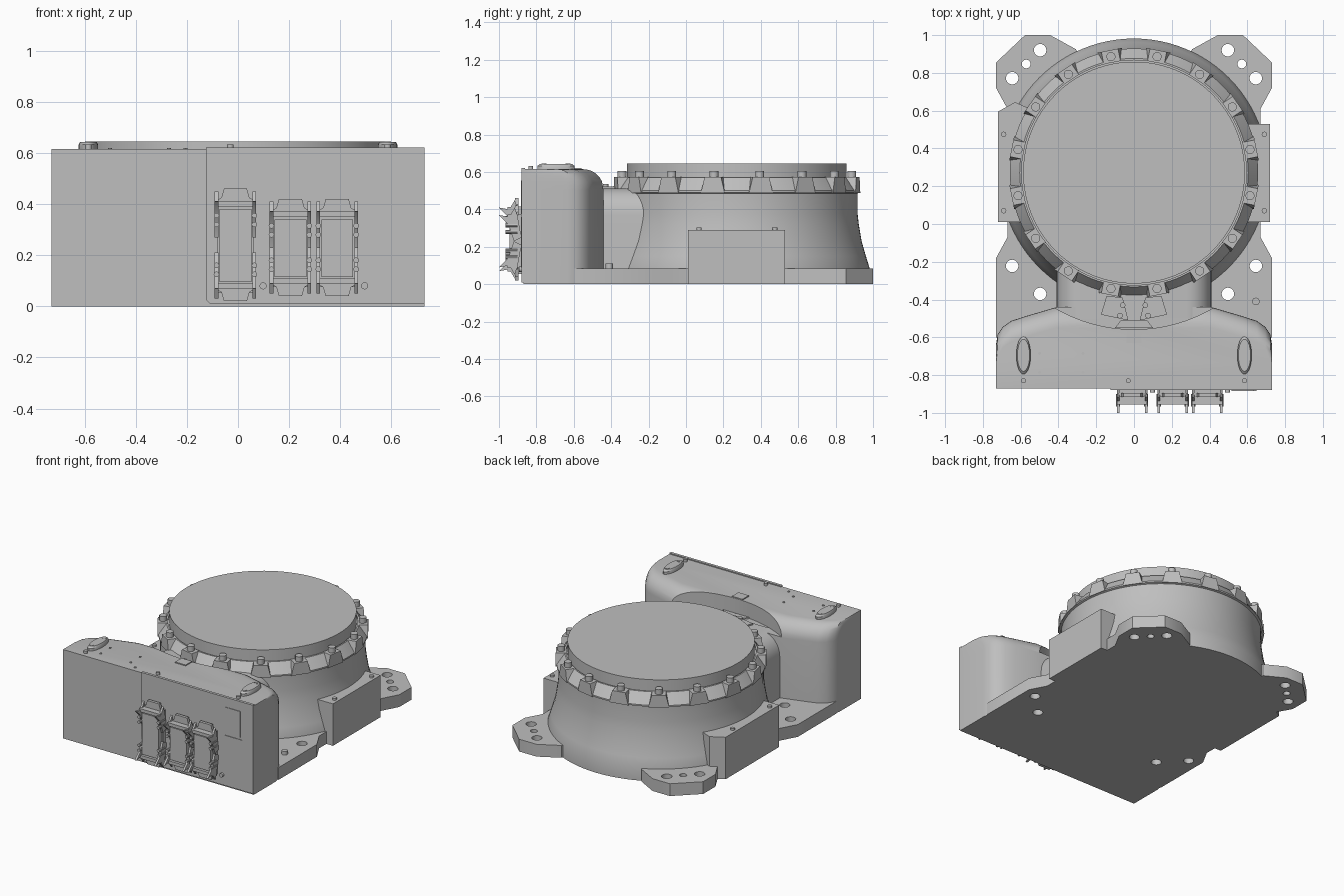
import bpy, bmesh
from math import sin, cos, pi, radians
from mathutils import Matrix

if "Cube" in bpy.data.objects:
    bpy.data.objects.remove(bpy.data.objects["Cube"], do_unlink=True)

grey = bpy.data.materials.new("plain_grey")
grey.use_nodes = True
colour = (0.52, 0.52, 0.52, 1)
grey.diffuse_color = colour
grey.node_tree.nodes["Principled BSDF"].inputs["Base Color"].default_value = colour
parts = []


def loft(name, rings):
    """Skin a stack of equal point rings and cap both ends."""
    bm = bmesh.new()
    vs = [[bm.verts.new(p) for p in ring] for ring in rings]
    n = len(vs[0])
    for a, b in zip(vs, vs[1:]):
        for i in range(n):
            j = (i + 1) % n
            bm.faces.new((a[i], a[j], b[j], b[i]))
    bm.faces.new(vs[0][::-1])
    bm.faces.new(vs[-1])
    bmesh.ops.recalc_face_normals(bm, faces=bm.faces[:])
    me = bpy.data.meshes.new(name)
    bm.to_mesh(me)
    bm.free()
    me.materials.append(grey)
    ob = bpy.data.objects.new(name, me)
    bpy.context.collection.objects.link(ob)
    parts.append(ob)
    return ob


def prism(name, pts, lo, hi, axis="z"):
    """Extrude a flat outline along one axis."""
    place = {"x": lambda a, b, h: (h, a, b),
             "y": lambda a, b, h: (a, h, b),
             "z": lambda a, b, h: (a, b, h)}[axis]
    return loft(name, [[place(a, b, h) for a, b in pts] for h in (lo, hi)])


def circle(x, y, r, n=24, ry=None):
    return [(x + r * cos(2 * pi * i / n), y + (ry or r) * sin(2 * pi * i / n)) for i in range(n)]


def box(name, x0, x1, y0, y1, z0, z1):
    return prism(name, [(x0, y0), (x1, y0), (x1, y1), (x0, y1)], z0, z1)


def mirrored(half):
    return half + [(-x, y) for x, y in reversed(half)]


def cut(target, cutter):
    m = target.modifiers.new("cut", "BOOLEAN")
    m.operation = "DIFFERENCE"
    m.solver = "EXACT"
    m.object = cutter
    bpy.context.view_layer.objects.active = target
    bpy.ops.object.modifier_apply(modifier=m.name)
    parts.remove(cutter)
    bpy.data.objects.remove(cutter, do_unlink=True)


CY = 0.272  # drum centre

# Base plate with rear feet and mounting holes
plate = prism("base_plate", mirrored([
    (0.73, -0.6), (0.73, -0.18), (0.67, -0.07), (0.67, 0.61), (0.73, 0.72),
    (0.73, 0.855), (0.577, 1.0), (0.444, 1.0), (0.307, 0.925), (0.25, 0.8)]), 0, 0.085)
for s in (1, -1):
    for x, y, r in ((0.497, 0.92, 0.033), (0.571, 0.847, 0.023), (0.645, 0.772, 0.033),
                    (0.645, -0.222, 0.033), (0.497, -0.37, 0.033)):
        cut(plate, prism("hole_cutter", circle(s * x, y, r), -0.1, 0.2))

# Round drum with flared foot and chamfered upper rim
profile = [(0.71, 0), (0.71, 0.085), (0.69, 0.15), (0.667, 0.23), (0.652, 0.32), (0.645, 0.38),
           (0.645, 0.485), (0.657, 0.49), (0.657, 0.5), (0.605, 0.57), (0.595, 0.57),
           (0.595, 0.56), (0.587, 0.56), (0.587, 0.645)]
loft("drum", [[(x, y, z) for x, y in circle(0, CY, r, 96)] for r, z in profile])

# Ring of clamping lugs with bolts
for i in range(16):
    turn = Matrix.Translation((0, CY, 0)) @ Matrix.Rotation((i + 0.5) * pi / 8, 4, "Z")
    lug = prism("rim_lug", [(-0.065, 0.488), (0.065, 0.488), (0.045, 0.572), (-0.045, 0.572)],
                0.594, 0.66, "x")
    bolt = prism("rim_bolt", circle(0.626, 0, 0.024, 16), 0.56, 0.606)
    for ob in (lug, bolt):
        ob.data.transform(turn)

# Front housing, rounded along its rear top edge, with a round recess
rear = [(0.73, -0.635), (0.722, -0.585), (0.695, -0.545), (0.65, -0.513), (0.58, -0.49), (0.41, -0.44)]


def housing_ring(offset, z):
    half = [(0.73, -0.87)] + [(x, y - offset) for x, y in rear]
    return [(x, y, z) for x, y in mirrored(half)]


rings = [housing_ring(0, 0)]
for i in range(9):
    t = i * pi / 16
    rings.append(housing_ring(0.11 * (1 - cos(t)), 0.505 + 0.11 * sin(t)))
housing = loft("front_housing", rings)
cut(housing, prism("recess_cutter", circle(0, CY, 0.83, 96), 0.508, 0.8))

# Neck joining the housing to the drum, rounded on top
neck = [(0.41, 0)] + [(0.28 + 0.13 * cos(i * pi / 16), 0.37 + 0.142 * sin(i * pi / 16)) for i in range(9)]
prism("neck", mirrored(neck), -0.5, -0.1, "y")

# Side boxes with screws
prism("side_box_left", [(0.55, 0.01), (0.72, 0.01), (0.72, 0.53), (0.55, 0.53)], 0, 0.29)
prism("side_box_right", [(-0.55, 0.01), (-0.72, 0.01), (-0.72, 0.595), (-0.63, 0.645), (-0.55, 0.61)], 0, 0.29)
for s in (1, -1):
    for y in (0.07, 0.475):
        prism("side_box_screw", circle(s * 0.69, y, 0.014, 12), 0.28, 0.303)
prism("plate_bolt", circle(0.645, -0.41, 0.02, 16), 0.08, 0.11)

# Housing top: lens-shaped lifting pads, screws and studs
for s in (1, -1):
    loft("lifting_pad", [[(x, y, z) for x, y in circle(s * 0.585, -0.695, 0.038 * k, 28, 0.1 * k)]
                         for k, z in ((1, 0.61), (1, 0.632), (0.85, 0.643))])
    for y in (-0.63, -0.76):
        prism("pad_screw", circle(s * 0.585, y, 0.013, 12), 0.64, 0.645)
for x in (-0.585, -0.03, 0.585):
    prism("top_screw", circle(x, -0.83, 0.013, 12), 0.61, 0.632)
for x, y in ((-0.5, -0.685), (-0.27, -0.685), (-0.5, -0.785), (-0.27, -0.785), (-0.205, -0.83)):
    prism("top_stud", circle(x, y, 0.008, 8), 0.61, 0.619)

# Neck brackets and stop block
for s in (1, -1):
    prism("neck_bracket", [(s * x, y) for x, y in
          ((0.06, -0.39), (0.145, -0.38), (0.175, -0.48), (0.03, -0.51))], 0.505, 0.522)
    for x, y in ((0.06, -0.43), (0.075, -0.485)):
        prism("bracket_bolt", circle(s * x, y, 0.015, 12), 0.515, 0.535)
prism("pointer_plate", mirrored([(0.07, -0.51), (0.1, -0.55)]), 0.505, 0.517)
box("stop_block", -0.04, 0.04, -0.63, -0.56, 0.54, 0.622)

# Front connector panel and cover plates
prism("connector_panel", [(-0.125, 0.025), (-0.11, 0.01), (0.73, 0.01), (0.73, 0.622), (-0.125, 0.622)],
      -0.879, -0.86, "y")
box("upper_cover", 0.515, 0.635, -0.883, -0.875, 0.375, 0.555)
box("lower_cover", 0.515, 0.648, -0.883, -0.875, 0.09, 0.36)
for x in (0.098, 0.495):
    prism("panel_screw", circle(x, 0.08, 0.014, 12), -0.893, -0.87, "y")


def connector(x, z0, z1):
    box("connector_flange", x - 0.07, x + 0.07, -0.905, -0.87, z0 + 0.035, z1 - 0.045)
    box("connector_body", x - 0.062, x + 0.062, -0.945, -0.9, z0 + 0.075, z1 - 0.08)
    for s, z in ((1, z1), (-1, z0)):
        # Locking lever: two hooked arms, cross bar and hood
        arm = [(-0.88, 0.17), (-0.92, 0.19), (-0.95, 0.10), (-1.0, 0.05),
               (-0.945, 0.06), (-0.915, 0.01), (-0.90, 0.06)]
        for side in (1, -1):
            c = x + side * 0.074
            prism("lever_arm", [(y, z - s * d) for y, d in arm], c - 0.007, c + 0.007, "x")
            for d in (0.105, 0.14):
                prism("lever_pin", circle(c, z - s * d, 0.011, 10), -0.965, -0.9, "y")
        a, b = sorted((z - s * 0.07, z - s * 0.048))
        box("lever_bar", x - 0.08, x + 0.08, -0.955, -0.9, a, b)
        hood = [(0.08, 0.05), (0.055, 0.035), (0.045, 0)]
        prism("lever_hood", [(x + u, z - s * d) for u, d in mirrored(hood)], -0.915, -0.895, "y")


connector(-0.01, 0.02, 0.46)
connector(0.205, 0.04, 0.42)
connector(0.388, 0.04, 0.42)

# Smooth the curves and keep the edges sharp
bpy.ops.object.select_all(action="DESELECT")
for ob in parts:
    ob.select_set(True)
bpy.context.view_layer.objects.active = parts[0]
bpy.ops.object.shade_smooth_by_angle(angle=radians(32))
